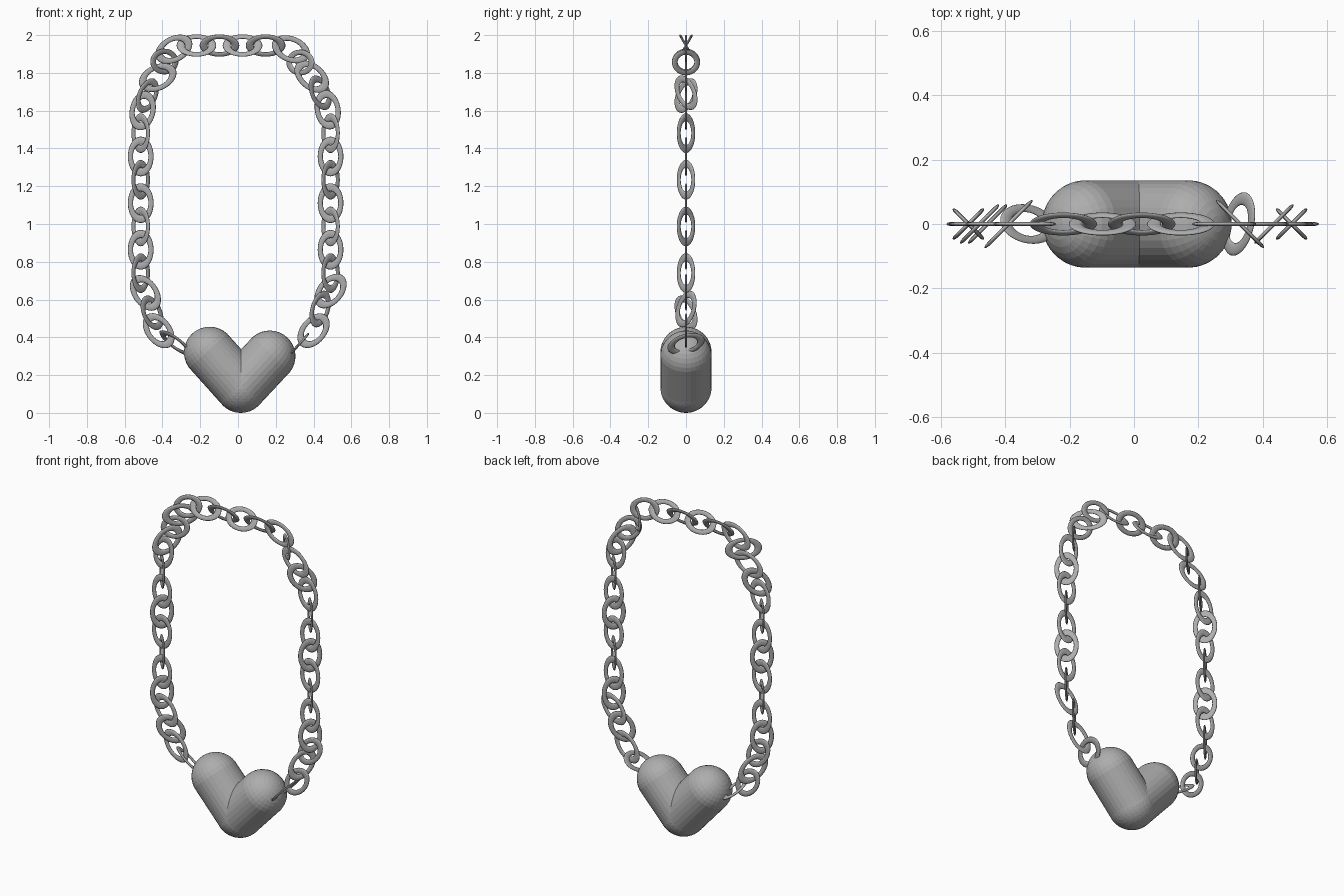
import bpy
import bmesh
from math import radians
from mathutils import Matrix, Vector

cube = bpy.data.objects.get("Cube")
if cube:
    bpy.data.objects.remove(cube)

silver = bpy.data.materials.new("silver_grey")
silver.use_nodes = True
color = (0.42, 0.42, 0.42, 1)
silver.diffuse_color = color
silver.node_tree.nodes["Principled BSDF"].inputs["Base Color"].default_value = color


def rot(angle, axis):
    return Matrix.Rotation(radians(angle), 4, axis)


# Shared link mesh: flattened oval ring, long axis x, short axis z
HALF_LENGTH, HALF_WIDTH, HALF_THICK = 0.105, 0.068, 0.006
bpy.ops.mesh.primitive_torus_add(major_radius=0.8, minor_radius=0.2,
                                 major_segments=48, minor_segments=12)
template = bpy.context.object
link_mesh = template.data
link_mesh.name = "chain_link"
link_mesh.transform(Matrix.Diagonal((HALF_LENGTH, HALF_WIDTH, HALF_THICK / 0.2, 1)) )
link_mesh.transform(rot(90, 'X'))
link_mesh.materials.append(silver)
bpy.ops.object.shade_smooth()
bpy.data.objects.remove(template)


def add_link(name, x, z, lean, turn=0, tilt=0):
    """lean: long axis above x; turn: about vertical; tilt: about long axis."""
    ob = bpy.data.objects.new(name, link_mesh)
    ob.matrix_world = (Matrix.Translation((x, 0, z)) @ rot(turn, 'Z')
                       @ rot(-lean, 'Y') @ rot(tilt, 'X'))
    bpy.context.collection.objects.link(ob)


# Straight side runs: flat links alternate with links turned either way
for side, x in (("right", -0.515), ("left", 0.49)):
    for i in range(7):
        turn = 0 if i % 2 else (45 if i % 4 == 0 else -45)
        add_link(f"{side}_side_link", x, 0.74 + i * 0.1235, 90, turn)

# Top run: links tilted alternately
for i in range(4):
    add_link("top_link", -0.22 + i * 0.122, 1.945, 0, 0, 30 if i % 2 else -30)

# Curved corners of the chain
for x, z, lean, turn in ((-0.42, 0.435, 128, 0), (-0.455, 0.53, 130, 45),
                         (-0.49, 0.635, 125, 0), (-0.505, 1.6, 78, 0),
                         (-0.48, 1.68, 50, 45), (-0.425, 1.775, 25, 0),
                         (-0.39, 1.86, 0, 45), (-0.34, 1.925, 28, 0)):
    add_link("right_corner_link", x, z, lean, turn)
for x, z, lean, turn in ((0.28, 1.925, -22, 0), (0.33, 1.855, 0, -45),
                         (0.39, 1.78, -40, 0), (0.435, 1.695, -50, 45),
                         (0.475, 1.605, 100, 0), (0.49, 0.645, 50, 0),
                         (0.435, 0.55, 60, 45), (0.4, 0.435, 50, 0)):
    add_link("left_corner_link", x, z, lean, turn)

# Links that hook into the pendant
add_link("right_hook_link", -0.33, 0.37, -37, 0, 65)
add_link("left_hook_link", 0.325, 0.365, 20, 72, 45)


# Heart pendant: two capsules meeting at the tip
def add_capsule(name, start, end, radius):
    axis = Vector(end) - Vector(start)
    bm = bmesh.new()
    bmesh.ops.create_uvsphere(bm, u_segments=32, v_segments=17, radius=radius)
    for v in bm.verts:
        if v.co.z > 0:
            v.co.z += axis.length
    turn = axis.to_track_quat('Z', 'Y').to_matrix().to_4x4()
    bm.transform(Matrix.Translation(start) @ turn)
    mesh = bpy.data.meshes.new(name)
    bm.to_mesh(mesh)
    bm.free()
    mesh.materials.append(silver)
    bpy.context.collection.objects.link(bpy.data.objects.new(name, mesh))


RADIUS = 0.136
tip = (0.015, 0, RADIUS)
add_capsule("heart_right_lobe", tip, (-0.15, 0, 0.32), RADIUS)
add_capsule("heart_left_lobe", tip, (0.168, 0, 0.3), RADIUS)
